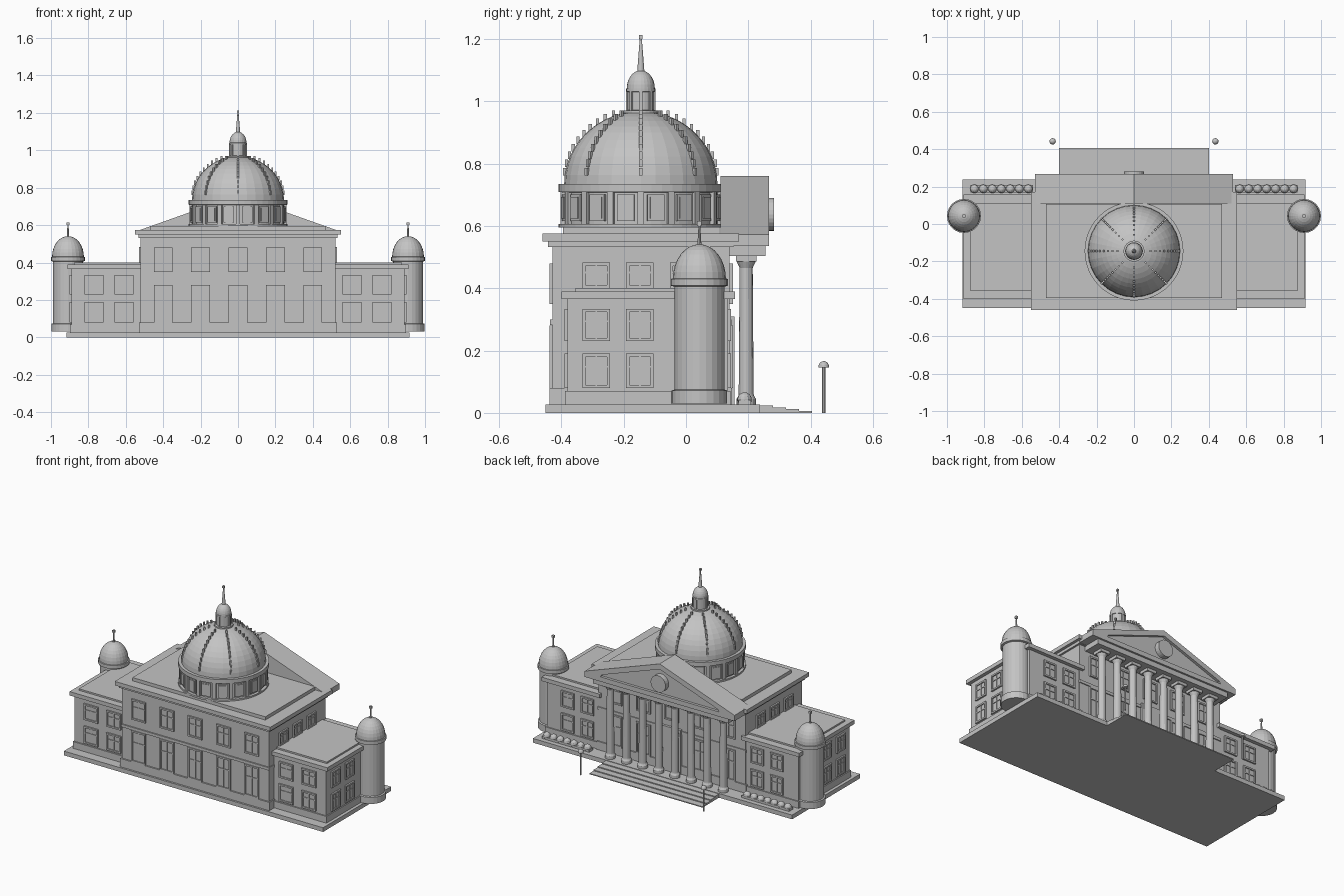
import bpy, bmesh, math
from mathutils import Matrix, Vector

if "Cube" in bpy.data.objects:
    bpy.data.objects.remove(bpy.data.objects["Cube"])

stone = bpy.data.materials.new("grey_stone")
stone.use_nodes = True
GREY = (0.55, 0.55, 0.55, 1)
stone.diffuse_color = GREY
stone.node_tree.nodes["Principled BSDF"].inputs["Base Color"].default_value = GREY


def finish(name, bm):
    bmesh.ops.recalc_face_normals(bm, faces=bm.faces)
    mesh = bpy.data.meshes.new(name)
    bm.to_mesh(mesh)
    bm.free()
    mesh.materials.append(stone)
    obj = bpy.data.objects.new(name, mesh)
    bpy.context.collection.objects.link(obj)
    return obj


def add_box(bm, x, y, z, m=Matrix()):
    """x, y and z are (low, high) pairs."""
    size = Matrix.Diagonal((x[1] - x[0], y[1] - y[0], z[1] - z[0], 1))
    mid = Matrix.Translation([sum(p) / 2 for p in (x, y, z)])
    bmesh.ops.create_cube(bm, size=1, matrix=m @ mid @ size)


def box(name, x, y, z):
    bm = bmesh.new()
    add_box(bm, x, y, z)
    return finish(name, bm)


def add_lathe(bm, profile, center, segments):
    """Turn (radius, z) points around a vertical axis; ends are closed."""
    rings = []
    for r, z in profile:
        rings.append([bm.verts.new((center[0] + r * math.cos(a), center[1] + r * math.sin(a), z))
                      for a in (math.tau * i / segments for i in range(segments))])
    for low, high in zip(rings, rings[1:]):
        for i in range(segments):
            j = (i + 1) % segments
            bm.faces.new((low[i], low[j], high[j], high[i]))
    bm.faces.new(rings[0][::-1])
    bm.faces.new(rings[-1])


def lathe(name, profile, center, segments=32):
    bm = bmesh.new()
    add_lathe(bm, profile, center, segments)
    return finish(name, bm)


def arc(radius, height, z, steps, end=0.002):
    """Dome profile from its springing line to its crown."""
    pts = [(radius * math.cos(a), z + height * math.sin(a))
           for a in (math.pi / 2 * i / steps for i in range(steps))]
    return pts + [(end, z + height)]


def wall(x, y, turn):
    """Frame whose local -y points out of the wall."""
    return Matrix.Translation((x, y, 0)) @ Matrix.Rotation(turn, 4, "Z")


def add_window(bm, m, w, z0, z1, bar=0.01, proud=0.01):
    h, mid = w / 2, z0 + (z1 - z0) * 0.62
    add_box(bm, (-h, h), (-0.003, 0.01), (z0, z1), m)
    for s in (-1, 1):
        add_box(bm, sorted((s * h, s * (h - bar))), (-proud, 0.01), (z0, z1), m)
    for a, b in ((z0, z0 + bar), (z1 - bar, z1)):
        add_box(bm, (-h, h), (-proud, 0.01), (a, b), m)
    add_box(bm, (-0.003, 0.003), (-0.007, 0.01), (z0, z1), m)
    add_box(bm, (-h, h), (-0.007, 0.01), (mid - 0.003, mid + 0.003), m)


def prism(name, pts, y0, y1, hole=None):
    """Extrude an (x, z) outline along y, with an optional matching inner outline."""
    bm = bmesh.new()
    outer = [bm.verts.new((x, y0, z)) for x, z in pts]
    if hole:
        inner = [bm.verts.new((x, y0, z)) for x, z in hole]
        n = len(pts)
        faces = [bm.faces.new((outer[i], outer[(i + 1) % n], inner[(i + 1) % n], inner[i]))
                 for i in range(n)]
    else:
        faces = [bm.faces.new(outer)]
    new = bmesh.ops.extrude_face_region(bm, geom=faces, use_keep_orig=True)["geom"]
    bmesh.ops.translate(bm, vec=(0, y1 - y0, 0), verts=[v for v in new if isinstance(v, bmesh.types.BMVert)])
    return finish(name, bm)


# Plinth and entrance steps
box("plinth", (-0.917, 0.917), (-0.45, 0.238), (0, 0.027))
for i in range(4):
    box(f"step_{i + 1}", (-0.4, 0.4), (0.2, 0.405 - i * 0.042), (0, 0.006 * (i + 1)))

# Main block
box("main_block", (-0.52, 0.52), (-0.428, 0.14), (0.02, 0.55))
box("main_base_band", (-0.528, 0.528), (-0.438, 0.148), (0.02, 0.08))
box("main_string_course", (-0.524, 0.524), (-0.436, 0.146), (0.282, 0.3))
box("main_cornice", (-0.55, 0.55), (-0.46, 0.17), (0.55, 0.575))
box("main_frieze", (-0.532, 0.532), (-0.442, 0.152), (0.532, 0.55))
box("main_roof_tier", (-0.47, 0.47), (-0.395, 0.108), (0.575, 0.596))

bm = bmesh.new()
for i in range(-2, 3):
    for m in (wall(i * 0.2, -0.428, 0), wall(i * 0.2, 0.14, math.pi)):
        add_window(bm, m, 0.1, 0.35, 0.48)
        add_window(bm, m, 0.1, 0.08, 0.28)
for s in (-1, 1):
    for y in (-0.288, -0.148, -0.008):
        add_window(bm, wall(s * 0.52, y, s * math.pi / 2), 0.088, 0.4, 0.482)
finish("main_windows", bm)

# Side wings, towers, planters and lamps, mirrored
for s, side in ((-1, "right"), (1, "left")):
    def span(a, b):
        return sorted((s * a, s * b))

    box(f"{side}_wing", span(0.5, 0.89), (-0.38, 0.135), (0.02, 0.365))
    box(f"{side}_wing_base_band", span(0.5, 0.897), (-0.388, 0.142), (0.02, 0.07))
    box(f"{side}_wing_cornice", span(0.5, 0.912), (-0.4, 0.158), (0.365, 0.39))
    box(f"{side}_wing_roof_tier", span(0.5, 0.877), (-0.355, 0.11), (0.39, 0.4))
    bm = bmesh.new()
    for z0, z1 in ((0.08, 0.19), (0.23, 0.333)):
        for x in (0.61, 0.77):
            add_window(bm, wall(s * x, -0.38, 0), 0.1, z0, z1)
        for x in (0.6, 0.74):
            add_window(bm, wall(s * x, 0.135, math.pi), 0.09, z0, z1)
        for y in (-0.288, -0.148):
            add_window(bm, wall(s * 0.89, y, s * math.pi / 2), 0.088, z0, z1)
    finish(f"{side}_wing_windows", bm)

    tower = (s * 0.909, 0.043)
    lathe(f"{side}_tower", [(0.089, 0.03), (0.089, 0.072), (0.08, 0.075), (0.08, 0.405),
                            (0.091, 0.408), (0.091, 0.43)] + arc(0.085, 0.11, 0.431, 8), tower, 24)
    lathe(f"{side}_tower_spire", [(0.007, 0.53), (0.003, 0.6)], tower, 8)
    box(f"{side}_tower_finial", (tower[0] - 0.007, tower[0] + 0.007), (0.036, 0.05), (0.6, 0.615))

    box(f"{side}_planter", span(0.54, 0.875), (0.168, 0.208), (0.025, 0.042))
    bm = bmesh.new()
    for i in range(7):
        bmesh.ops.create_uvsphere(bm, u_segments=12, v_segments=8, radius=0.023,
                                  matrix=Matrix.Translation((s * (0.565 + i * 0.048), 0.188, 0.043)))
    finish(f"{side}_shrubs", bm)

    lamp = (s * 0.435, 0.442)
    lathe(f"{side}_lamp_post", [(0.005, 0), (0.005, 0.15)], lamp, 8)
    lathe(f"{side}_lamp_cap", [(0.017, 0.145)] + arc(0.017, 0.018, 0.148, 5), lamp, 16)

# Portico columns and entrance door
bm = bmesh.new()
for i in range(8):
    c = (-0.4 + i * 0.8 / 7, 0.193)
    add_lathe(bm, [(0.031, 0.025), (0.031, 0.045), (0.025, 0.055), (0.024, 0.06),
                   (0.021, 0.465), (0.03, 0.485)], c, 16)
    add_box(bm, (c[0] - 0.033, c[0] + 0.033), (0.16, 0.226), (0.485, 0.505))
finish("portico_columns", bm)
box("entablature", (-0.48, 0.48), (0.13, 0.255), (0.503, 0.545))
box("door_surround", (-0.07, 0.07), (0.13, 0.156), (0.025, 0.31))

# Pediment with sunken panel and medallion
gable = [(-0.53, 0.535), (0.53, 0.535), (0.53, 0.572), (0, 0.76), (-0.53, 0.572)]
panel = [(-0.42, 0.565), (0.42, 0.565), (0.41, 0.58), (0, 0.725), (-0.41, 0.58)]
prism("pediment", gable, 0.11, 0.25)
prism("pediment_frame", gable, 0.25, 0.267, panel)
bm = bmesh.new()
bmesh.ops.create_cone(bm, cap_ends=True, segments=24, radius1=0.053, radius2=0.053, depth=0.04,
                      matrix=Matrix.Translation((0, 0.262, 0.637)) @ Matrix.Rotation(math.pi / 2, 4, "X"))
finish("medallion", bm)

# Drum with windows and pilasters
CENTER = (0, -0.145)
lathe("drum", [(0.264, 0.594), (0.264, 0.606), (0.246, 0.606), (0.246, 0.707),
               (0.264, 0.709), (0.264, 0.735)], CENTER, 48)
bm = bmesh.new()
for i in range(16):
    for turn, pilaster in ((i + 0.5, False), (i, True)):
        m = wall(*CENTER, turn * math.tau / 16) @ Matrix.Translation((0, -0.246, 0))
        if pilaster:
            add_box(bm, (-0.011, 0.011), (-0.012, 0.01), (0.6, 0.71), m)
        else:
            add_box(bm, (-0.028, 0.028), (-0.007, 0.01), (0.615, 0.7), m)
            add_box(bm, (-0.02, 0.02), (-0.011, 0.01), (0.623, 0.692), m)
finish("drum_windows", bm)

# Great dome with studded ribs
lathe("dome", arc(0.246, 0.235, 0.733, 12), CENTER, 32)
bm = bmesh.new()
for rib in range(8):
    for k in range(10):
        e = math.radians(9 + k * 6.7)
        m = wall(*CENTER, rib * math.tau / 8) @ Matrix.Translation(
            (0, -0.248 * math.cos(e), 0.735 + 0.237 * math.sin(e)))
        add_box(bm, (-0.005, 0.005), (-0.005, 0.005), (-0.011, 0.013), m)
finish("dome_rib_studs", bm)

# Lantern, spire and finial
lathe("lantern", [(0.056, 0.95), (0.056, 0.97), (0.043, 0.971), (0.043, 1.03), (0.047, 1.031),
                  (0.047, 1.04)] + arc(0.045, 0.058, 1.041, 7), CENTER, 24)
bm = bmesh.new()
for i in range(8):
    m = wall(*CENTER, i * math.tau / 8) @ Matrix.Translation((0, -0.042, 0))
    add_box(bm, (-0.005, 0.005), (-0.005, 0.005), (0.97, 1.033), m)
finish("lantern_pilasters", bm)
lathe("spire", [(0.012, 1.09), (0.003, 1.205)], CENTER, 12)
box("finial", (-0.006, 0.006), (-0.151, -0.139), (1.2, 1.213))
